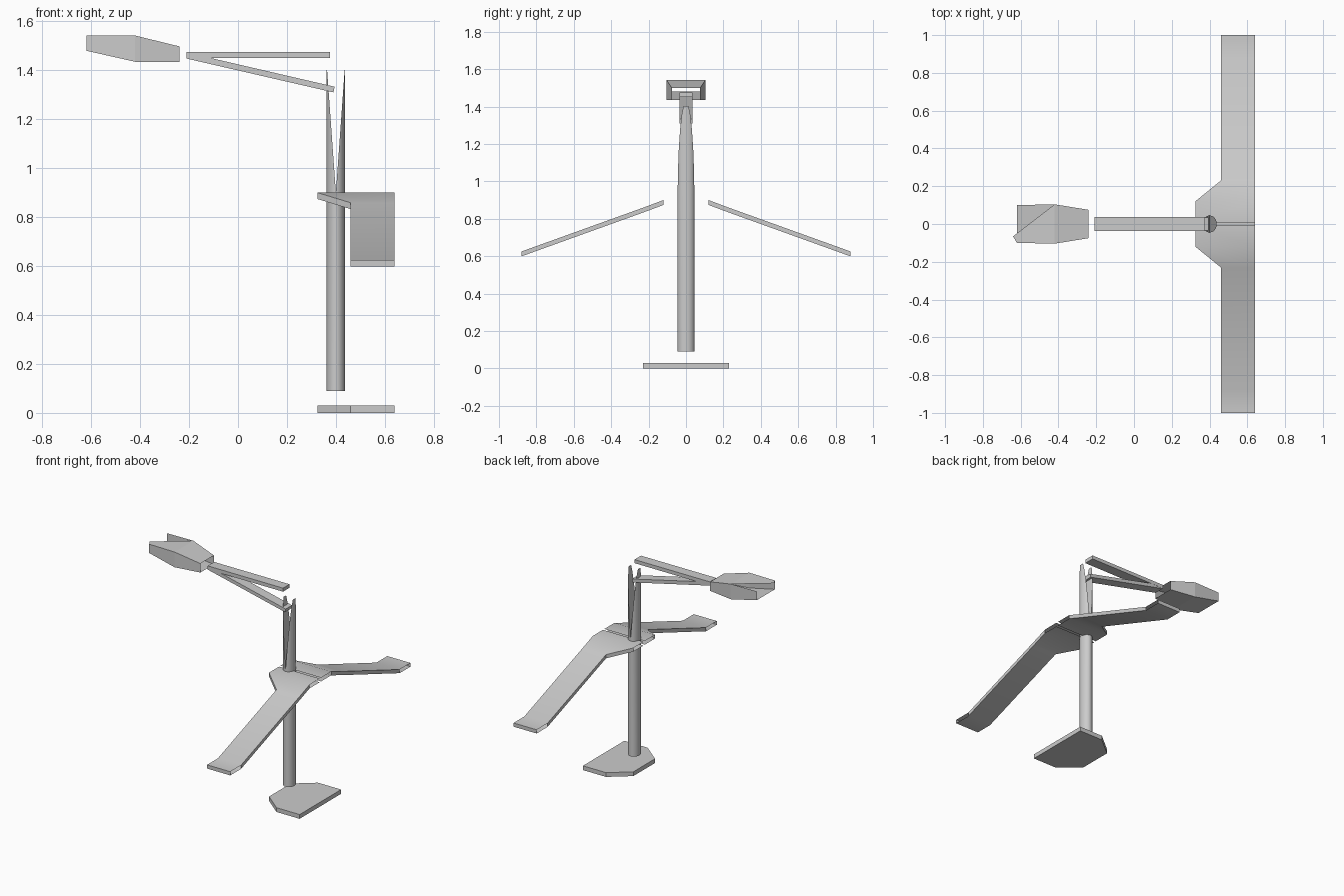
import bpy, bmesh, math

if "Cube" in bpy.data.objects:
    bpy.data.objects.remove(bpy.data.objects["Cube"])


def make(name, verts, faces, smooth=None):
    me = bpy.data.meshes.new(name)
    me.from_pydata(verts, [], faces)
    bm = bmesh.new()
    bm.from_mesh(me)
    bmesh.ops.recalc_face_normals(bm, faces=bm.faces)
    bm.to_mesh(me)
    bm.free()
    ob = bpy.data.objects.new(name, me)
    bpy.context.collection.objects.link(ob)
    if smooth:
        bpy.context.view_layer.objects.active = ob
        ob.select_set(True)
        bpy.ops.object.shade_smooth_by_angle(angle=math.radians(smooth))
        ob.select_set(False)
    return ob


def prism(name, a, b, smooth=None):
    """Closed solid between two matching outlines."""
    n = len(a)
    faces = [tuple(range(n)), tuple(range(n, 2 * n))]
    faces += [(i, (i + 1) % n, n + (i + 1) % n, n + i) for i in range(n)]
    return make(name, a + b, faces, smooth)


def side_prism(name, profile, half):
    """Extrude an x/z profile across y."""
    return prism(name, [(x, -half, z) for x, z in profile], [(x, half, z) for x, z in profile])


# Base plate
outline = [(.64, -.23), (.64, .23), (.46, .23), (.325, .12), (.325, -.12), (.46, -.23)]
prism("base_plate", [(x, y, 0) for x, y in outline], [(x, y, .03) for x, y in outline])

# Post with a deep V cut leaving two spikes
ring = [(.4 + .038 * math.cos(math.tau * i / 24), .045 * math.sin(math.tau * i / 24)) for i in range(24)]
post = prism("post", [(x, y, .09) for x, y in ring], [(x, y, 1.402) for x, y in ring], 35)
cutter = side_prism("post_cutter", [(.4, .9), (.4365, 1.41), (.3635, 1.41)], .1)
cutter.hide_render = True
cutter.hide_viewport = True
cut = post.modifiers.new("v_cut", "BOOLEAN")
cut.object = cutter
cut.operation = 'DIFFERENCE'
cut.solver = 'EXACT'


# Drooping wings: edge walls only along the sloped part, open at centre and tip
sections = [(.008, .325, .9), (.12, .325, .9), (.23, .46, .859), (.88, .46, .625), (1, .46, .625)]
for label, s in (("left", -1), ("right", 1)):
    verts = []
    for y, x0, z in sections:
        verts += [(x0, s * y, z), (.64, s * y, z), (x0, s * y, z - .026), (.64, s * y, z - .026)]
    faces = []
    for i in range(4):
        a, b = 4 * i, 4 * i + 4
        faces += [(a, a + 1, b + 1, b), (a + 2, b + 2, b + 3, a + 3)]
        if i in (1, 2):
            faces += [(a, b, b + 2, a + 2), (a + 1, a + 3, b + 3, b + 1)]
    faces.append((16, 17, 19, 18))
    make(label + "_wing", verts, faces, 30)

# Two arm bars meeting at the head
side_prism("upper_arm", [(-.21, 1.45), (.375, 1.45), (.375, 1.475), (-.21, 1.475)], .036)
side_prism("lower_arm", [(-.21, 1.448), (.39, 1.31), (.395, 1.333), (-.11, 1.45), (-.21, 1.473)], .035)

# Head shell: open tube with half of the rear roof cut away diagonally
rings = [(-.62, .1, 1.48, 1.542), (-.42, .104, 1.435, 1.542), (-.24, .075, 1.435, 1.498)]
verts = []
for x, w, lo, hi in rings:
    verts += [(x, -w, lo), (x, w, lo), (x, w, hi), (x, -w, hi)]
verts.append((-.64, -.065, 1.542))
faces = []
for a in (0, 4):
    for i in range(4):
        j = (i + 1) % 4
        if (a, i) != (0, 2):
            faces.append((a + i, a + j, a + 4 + j, a + 4 + i))
faces.append((3, 7, 6, 12))
make("head_shell", verts, faces)
